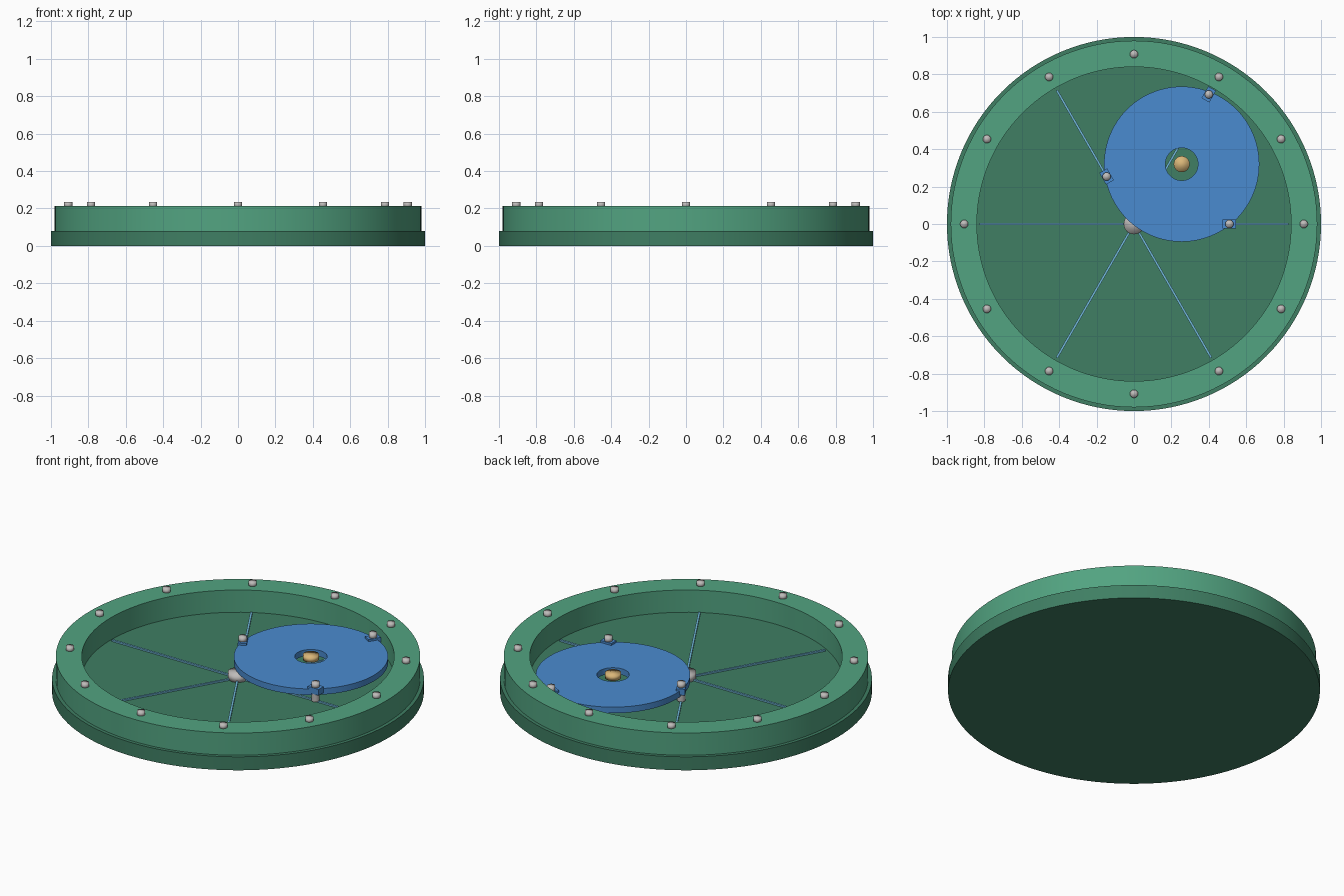
import bpy, bmesh, math
from mathutils import Matrix

if "Cube" in bpy.data.objects:
    bpy.data.objects.remove(bpy.data.objects["Cube"])


def material(name, rgb):
    m = bpy.data.materials.new(name)
    m.diffuse_color = (*rgb, 1)
    m.use_nodes = True
    m.node_tree.nodes["Principled BSDF"].inputs["Base Color"].default_value = m.diffuse_color
    return m


GREEN = material("green", (0.085, 0.37, 0.22))
DARK_GREEN = material("dark green", (0.05, 0.21, 0.125))
BLUE = material("blue", (0.068, 0.26, 0.63))
PALE_BLUE = material("pale blue", (0.16, 0.48, 0.69))
STEEL = material("steel", (0.52, 0.50, 0.49))
BRASS = material("brass", (0.70, 0.47, 0.19))


def finish(bm, name, mat, smooth="angle"):
    bmesh.ops.recalc_face_normals(bm, faces=bm.faces)
    mesh = bpy.data.meshes.new(name)
    bm.to_mesh(mesh)
    bm.free()
    mesh.materials.append(mat)
    ob = bpy.data.objects.new(name, mesh)
    bpy.context.collection.objects.link(ob)
    bpy.ops.object.select_all(action='DESELECT')
    ob.select_set(True)
    bpy.context.view_layer.objects.active = ob
    if smooth == "angle":
        bpy.ops.object.shade_smooth_by_angle(angle=math.radians(30))
    elif smooth == "full":
        bpy.ops.object.shade_smooth()
    return ob


def cylinder(name, mat, r, z0, z1, x=0, y=0, segs=24, smooth="angle"):
    bm = bmesh.new()
    bmesh.ops.create_cone(bm, cap_ends=True, segments=segs, radius1=r, radius2=r,
                          depth=z1 - z0, matrix=Matrix.Translation((x, y, (z0 + z1) / 2)))
    return finish(bm, name, mat, smooth)


def ring(name, mat, r_in, r_out, z0, z1, x=0, y=0, segs=96):
    bm = bmesh.new()
    loops = []
    for r, z in ((r_in, z0), (r_out, z0), (r_out, z1), (r_in, z1)):
        loops.append([bm.verts.new((x + r * math.cos(2 * math.pi * i / segs),
                                    y + r * math.sin(2 * math.pi * i / segs), z))
                      for i in range(segs)])
    for k in range(4):
        a, b = loops[k], loops[(k + 1) % 4]
        for i in range(segs):
            j = (i + 1) % segs
            bm.faces.new((a[i], a[j], b[j], b[i]))
    return finish(bm, name, mat)


def box(name, mat, size, loc, angle):
    bm = bmesh.new()
    bmesh.ops.create_cube(bm, size=1, matrix=Matrix.Translation(loc)
                          @ Matrix.Rotation(angle, 4, 'Z') @ Matrix.Diagonal((*size, 1)))
    return finish(bm, name, mat, "flat")


# Round tray: base plate and raised rim
cylinder("base_plate", DARK_GREEN, 1.0, 0.0, 0.08, segs=128)
ring("rim", GREEN, 0.84, 0.98, 0.08, 0.212, segs=128)

# Twelve screws around the rim
for i in range(12):
    a = i * math.pi / 6
    cylinder("rim_screw", STEEL, 0.022, 0.205, 0.235,
             0.908 * math.cos(a), 0.908 * math.sin(a), 16, "full")

# Six guide rails as three bars across the floor, with the centre hub
for i in range(3):
    box("guide_rail", PALE_BLUE, (1.65, 0.012, 0.012), (0, 0, 0.083), i * math.pi / 3)
cylinder("centre_hub", STEEL, 0.055, 0.075, 0.12, smooth="full")

# Off-centre rolling disc with a brass peg in its hole
CX, CY = 0.255, 0.32
ring("rolling_disc", BLUE, 0.087, 0.415, 0.12, 0.156, CX, CY)
cylinder("brass_peg", BRASS, 0.043, 0.138, 0.168, CX, CY, smooth="full")

# Sliders riding on the rails, each pinned to the disc edge
for dist, deg in ((0.51, 0), (0.80, 60), (0.293, 120)):
    a = math.radians(deg)
    px, py = dist * math.cos(a), dist * math.sin(a)
    box("slider_block", BLUE, (0.072, 0.048, 0.036), (px, py, 0.150), a)
    cylinder("slider_pin", STEEL, 0.022, 0.085, 0.132, px, py, 16)
    cylinder("slider_pin_head", STEEL, 0.022, 0.16, 0.195, px, py, 16, "full")
